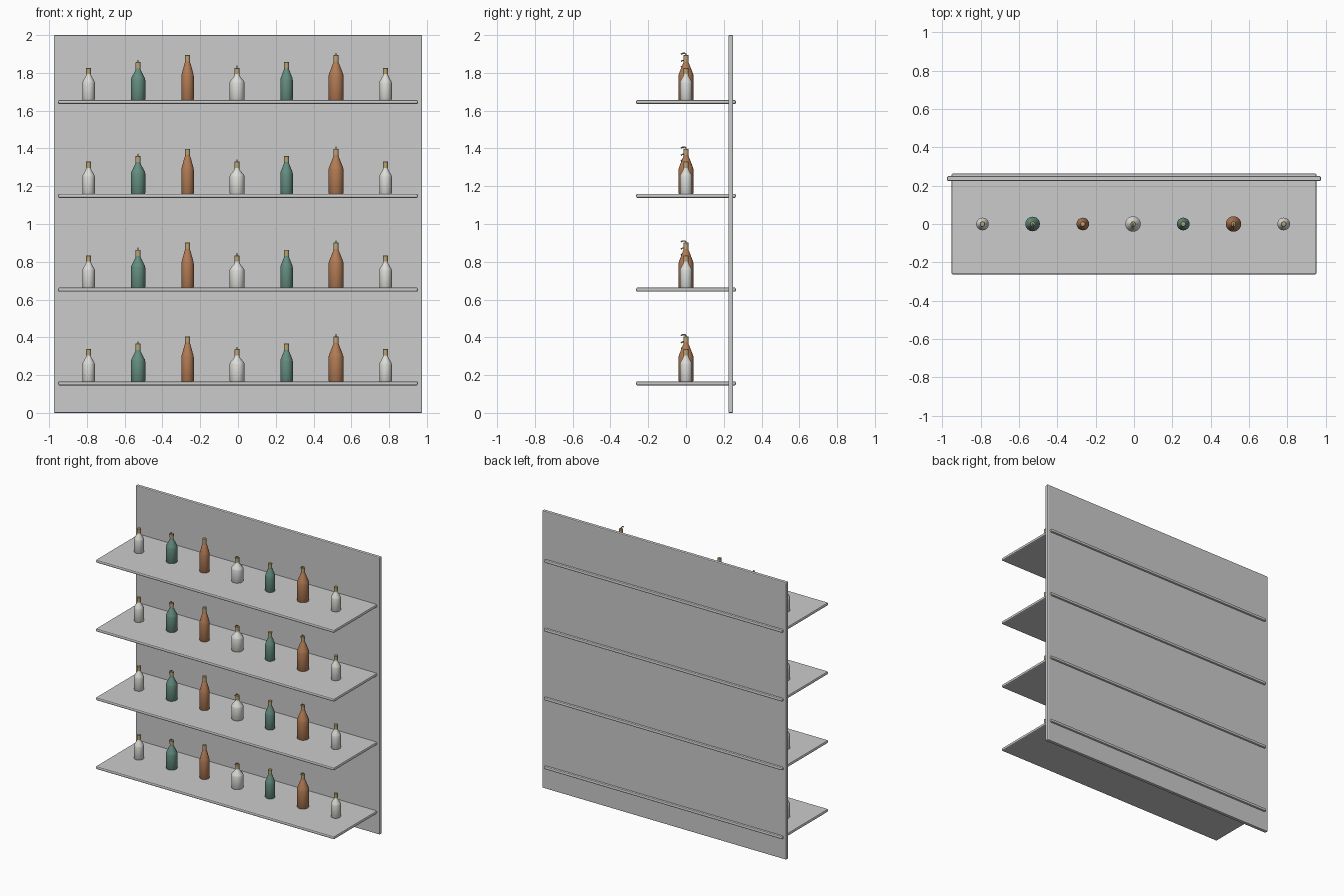
import bpy, math

if "Cube" in bpy.data.objects:
    bpy.data.objects.remove(bpy.data.objects["Cube"])

def material(name, rgb):
    m = bpy.data.materials.new(name)
    m.diffuse_color = (*rgb, 1)
    m.use_nodes = True
    m.node_tree.nodes["Principled BSDF"].inputs["Base Color"].default_value = m.diffuse_color
    return m

CLEAR = material("clear_glass", (0.72, 0.72, 0.69))
GREEN = material("green_glass", (0.13, 0.27, 0.22))
BROWN = material("brown_glass", (0.45, 0.20, 0.09))
CORK = material("cork", (0.50, 0.38, 0.18))
METAL = material("spout_metal", (0.42, 0.34, 0.18))

def link(name, data, loc=(0, 0, 0)):
    ob = bpy.data.objects.new(name, data)
    ob.location = loc
    bpy.context.collection.objects.link(ob)
    return ob

def slab(name, x, y, z, bevel):
    # box from (min, max) pairs with rounded edges
    lo, hi = zip(x, y, z)
    bpy.ops.mesh.primitive_cube_add(size=1, location=[(a + b) / 2 for a, b in zip(lo, hi)])
    ob = bpy.context.object
    ob.name = name
    ob.scale = [b - a for a, b in zip(lo, hi)]
    bpy.ops.object.transform_apply(location=False, rotation=False, scale=True)
    mod = ob.modifiers.new("round", 'BEVEL')
    mod.width, mod.segments = bevel, 2
    return ob

def lathe(name, profile, mat, n=24):
    # revolve (radius, height) points into a closed solid
    verts = [(r * math.cos(2 * math.pi * k / n), r * math.sin(2 * math.pi * k / n), z)
             for r, z in profile for k in range(n)]
    faces = [(i * n + k, i * n + (k + 1) % n, (i + 1) * n + (k + 1) % n, (i + 1) * n + k)
             for i in range(len(profile) - 1) for k in range(n)]
    last = (len(profile) - 1) * n
    faces += [tuple(reversed(range(n))), tuple(range(last, last + n))]
    me = bpy.data.meshes.new(name)
    me.from_pydata(verts, [], faces)
    me.materials.append(mat)
    me.shade_smooth()
    me.set_sharp_from_angle(angle=math.radians(35))
    return me

def spout_curve():
    # short bent pouring tube, leaning to the front
    cu = bpy.data.curves.new("pour_spout", 'CURVE')
    cu.dimensions = '3D'
    cu.bevel_depth, cu.bevel_resolution, cu.use_fill_caps = 0.0035, 2, True
    pts = [(0, -0.004), (0, 0.004), (-0.006, 0.009), (-0.018, 0.009), (-0.027, 0.004)]
    sp = cu.splines.new('POLY')
    sp.points.add(len(pts) - 1)
    for p, (y, z) in zip(sp.points, pts):
        p.co = (0, y, z, 1)
    cu.materials.append(METAL)
    return cu

# back panel and shelves
slab("back_panel", (-0.975, 0.975), (0.224, 0.25), (0, 2), 0.006)
SHELF_TOPS = [0.167 + 0.4965 * i for i in range(4)]
for i, z in enumerate(SHELF_TOPS):
    slab(f"shelf_{i + 1}", (-0.952, 0.952), (-0.264, 0.264), (z - 0.022, z), 0.008)

# bottle designs: glass, body radius, height to cork top, has spout
DESIGNS = [("clear", CLEAR, 0.033, 0.170, False), ("green", GREEN, 0.038, 0.200, True),
           ("brown", BROWN, 0.033, 0.238, False), ("clear", CLEAR, 0.040, 0.170, True),
           ("green", GREEN, 0.033, 0.200, False), ("brown", BROWN, 0.040, 0.238, True),
           ("clear", CLEAR, 0.033, 0.170, False)]
spout = spout_curve()
for i, (kind, mat, r, h, has_spout) in enumerate(DESIGNS):
    x = -0.791 + 0.262 * i
    neck = h - 0.033
    body = lathe(f"{kind}_bottle", [(r - 0.002, 0), (r, 0.003), (r, h * 0.53), (r * 0.93, h * 0.585),
                                    (0.016, neck - 0.012), (0.0125, neck - 0.004),
                                    (0.0125, neck + 0.004)], mat)
    cork = lathe("bottle_cork", [(0.013, neck), (0.0138, h - 0.002), (0.012, h)], CORK, 16)
    for s, z in enumerate(SHELF_TOPS):
        tag = f"{s + 1}_{i + 1}"
        link(f"{kind}_bottle_{tag}", body, (x, 0, z))
        link(f"cork_{tag}", cork, (x, 0, z))
        if has_spout:
            link(f"spout_{tag}", spout, (x, 0, z + h))
